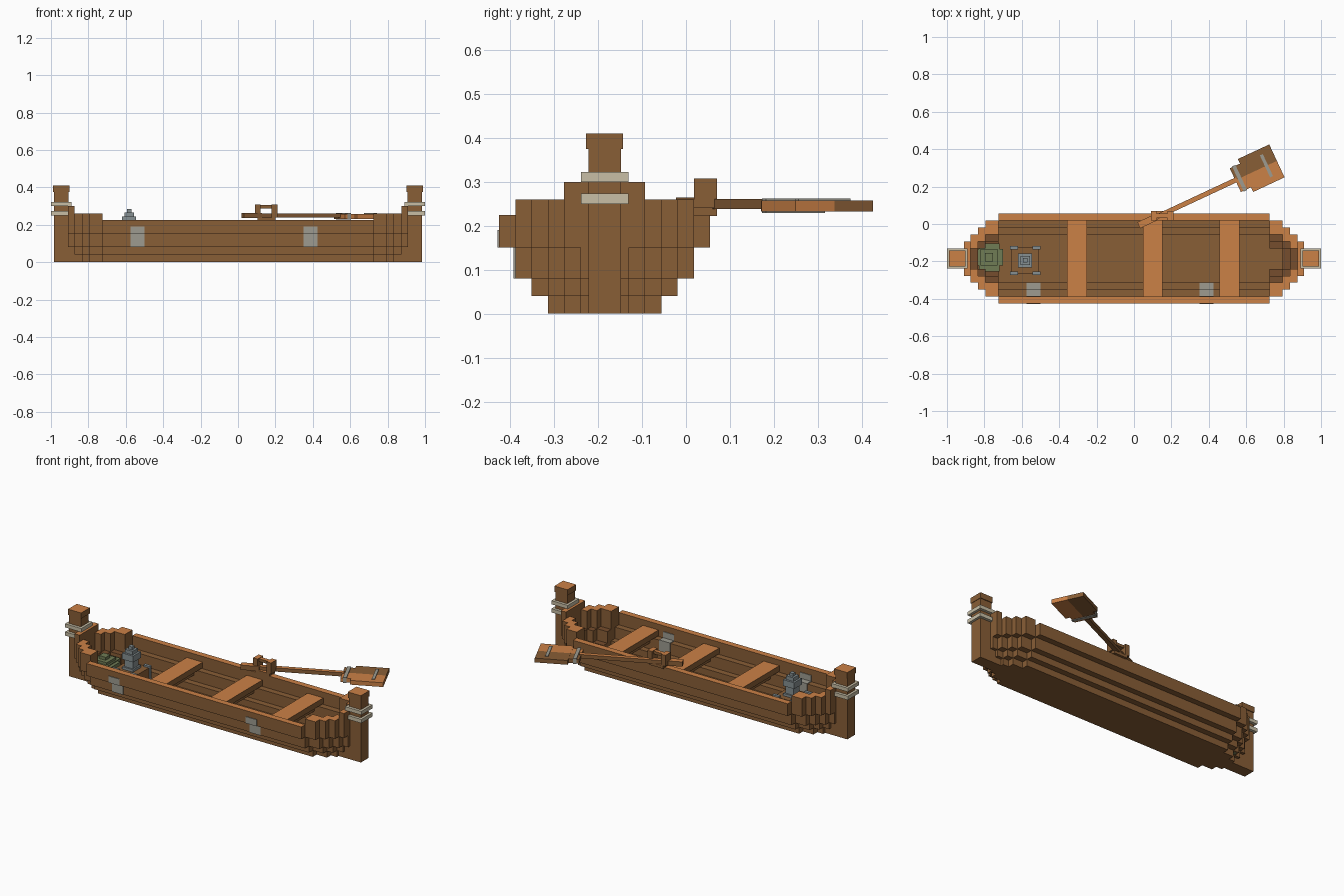
import bpy, bmesh, math
from mathutils import Matrix, Vector

if "Cube" in bpy.data.objects:
    bpy.data.objects.remove(bpy.data.objects["Cube"])

CY = -0.185  # hull centre line


def material(name, rgb):
    m = bpy.data.materials.new(name)
    m.diffuse_color = (*rgb, 1)
    m.use_nodes = True
    m.node_tree.nodes["Principled BSDF"].inputs["Base Color"].default_value = m.diffuse_color
    return m


MATS = [material("brown_wood", (0.25, 0.112, 0.037)),
        material("orange_wood", (0.60, 0.22, 0.062)),
        material("dark_wood", (0.18, 0.075, 0.026)),
        material("grey_patch", (0.34, 0.33, 0.28)),
        material("rope_beige", (0.58, 0.52, 0.38)),
        material("lantern_grey", (0.24, 0.28, 0.29)),
        material("moss_green", (0.16, 0.20, 0.09))]
BROWN, ORANGE, DARK, PATCH, ROPE, METAL, GREEN = range(7)


def build(name, boxes, matrix=None):
    """boxes: (x0, x1, y0, y1, z0, z1, side colour, top colour)"""
    bm = bmesh.new()
    for x0, x1, y0, y1, z0, z1, side, top in boxes:
        size = Matrix.Diagonal((x1 - x0, y1 - y0, z1 - z0, 1))
        mid = Matrix.Translation(((x0 + x1) / 2, (y0 + y1) / 2, (z0 + z1) / 2))
        verts = bmesh.ops.create_cube(bm, size=1, matrix=mid @ size)["verts"]
        for f in {f for v in verts for f in v.link_faces}:
            f.normal_update()
            f.material_index = top if f.normal.z > 0.9 else side
    if matrix:
        bm.transform(matrix)
    me = bpy.data.meshes.new(name)
    bm.to_mesh(me)
    bm.free()
    for m in MATS:
        me.materials.append(m)
    ob = bpy.data.objects.new(name, me)
    bpy.context.collection.objects.link(ob)
    return ob


# Stepped hull: each lower layer is one step narrower
ENDS = [0.725, 0.795, 0.835, 0.875, 0.91]
HALF = [0.24, 0.203, 0.166, 0.129, 0.092, 0.055, 0.037, 0.037, 0.037]
LAYERS = [("rim_planks", 0, 0.15, 0.225), ("upper_planks", 1, 0.08, 0.15),
          ("lower_planks", 2, 0.04, 0.08), ("hull_floor", 3, 0.0, 0.04)]
for name, k, z0, z1 in LAYERS:
    boxes = []
    for i, xe in enumerate(ENDS):
        h = HALF[i + k]
        inner = HALF[i + k + 1]
        if i:
            inner -= 0.037          # overlap with the next step
        top = z1
        if k == 0 and i:
            top = 0.30 if i == 4 else 0.26
        up = ORANGE if k == 0 else (DARK if i and k < 3 else BROWN)
        xs = [(-xe, xe)] if i == 0 else [(ENDS[i - 1], xe), (-xe, -ENDS[i - 1])]
        for x0, x1 in xs:
            if k == 3 or inner <= 0.02 or i == 4:
                boxes.append((x0, x1, CY - h, CY + h, z0, top, BROWN, up))
            else:
                for s in (-1, 1):
                    a, b = sorted((CY + s * inner, CY + s * h))
                    boxes.append((x0, x1, a, b, z0, top, BROWN, up))
    build(name, boxes)

# End posts with caps and rope bands
for side, s in (("left", -1), ("right", 1)):
    def span(a, b, hy, z0, z1, c, t):
        x0, x1 = sorted((s * a, s * b))
        return (x0, x1, CY - hy, CY + hy, z0, z1, c, t)
    build(side + "_post", [span(0.905, 0.985, 0.037, 0, 0.375, BROWN, BROWN),
                           span(0.90, 0.988, 0.042, 0.375, 0.41, BROWN, ORANGE)])
    build(side + "_rope_bands", [span(0.89, 1.0, 0.054, 0.25, 0.273, ROPE, ROPE),
                                 span(0.89, 1.0, 0.054, 0.30, 0.322, ROPE, ROPE)])

# Bench seats with a support under each
for n, x in enumerate((-0.305, 0.10, 0.51)):
    build(f"seat_{n + 1}", [(x - 0.053, x + 0.053, CY - 0.203, CY + 0.203, 0.155, 0.19, BROWN, ORANGE),
                            (x - 0.02, x + 0.02, CY - 0.166, CY + 0.166, 0.115, 0.155, BROWN, BROWN)])

# Repair patches wrapping the front wall, outside and inside
T = 0.004
for n, x in enumerate((-0.538, 0.388)):
    a, b = x - 0.037, x + 0.037
    yo, yu, yi, yl = (CY - h for h in HALF[:4])
    build(f"patch_{n + 1}", [
        (a, b, yo - T, yo, 0.15, 0.19, PATCH, PATCH),
        (a, b, yu - T, yu, 0.08, 0.15, PATCH, PATCH),
        (a, b, yu, yu + T, 0.15, 0.19, PATCH, PATCH),
        (a, b, yu, yi + T, 0.15, 0.15 + T, PATCH, PATCH),
        (a, b, yi, yi + T, 0.08, 0.15, PATCH, PATCH),
        (a, b, yi, yl, 0.08, 0.08 + T, PATCH, PATCH)])

# Crate with metal corners
LX, LY = -0.582, -0.195
build("crate", [(LX - 0.075, LX + 0.075, LY - 0.07, LY + 0.07, 0.04, 0.145, BROWN, BROWN)])
corners = []
for sx in (-1, 1):
    for sy in (-1, 1):
        cx, cy = LX + sx * 0.06, LY + sy * 0.068
        corners.append((cx - 0.022, cx + 0.022, cy - 0.009, cy + 0.009, 0.04, 0.155, METAL, METAL))
build("crate_corners", corners)

# Lantern as stacked blocks
build("lantern", [(LX - h, LX + h, LY - h, LY + h, z0, z1, METAL, METAL) for h, z0, z1 in
                  ((0.037, 0.145, 0.16), (0.028, 0.16, 0.205), (0.037, 0.205, 0.243),
                   (0.025, 0.243, 0.265), (0.012, 0.265, 0.283))])

# Green sack in the left end
GX, GY = -0.775, -0.178
build("sack", [(GX - hx, GX + hx, GY - hy, GY + hy, 0.04, z1, GREEN, GREEN) for hx, hy, z1 in
               ((0.075, 0.045, 0.13), (0.055, 0.075, 0.135), (0.045, 0.045, 0.15), (0.022, 0.022, 0.168))])

# Oar holder on the back rim
build("oar_holder", [(0.105, 0.20, 0.018, 0.07, 0.222, 0.24, BROWN, ORANGE),
                     (0.09, 0.12, 0.018, 0.07, 0.24, 0.308, BROWN, ORANGE),
                     (0.18, 0.21, 0.018, 0.07, 0.24, 0.308, BROWN, ORANGE),
                     (0.12, 0.18, 0.032, 0.056, 0.288, 0.305, BROWN, ORANGE)])

# Oar, built along x and turned outward
turn = Matrix.Rotation(math.radians(25), 4, "Z") @ Matrix.Translation((0, -0.017, 0))
build("oar_shaft", [(0.02, 0.60, -0.013, 0.013, 0.238, 0.261, BROWN, ORANGE),
                    (0.02, 0.125, -0.018, 0.018, 0.235, 0.264, BROWN, ORANGE)], turn)
build("oar_blade", [(0.59, 0.65, -0.07, 0, 0.232, 0.257, ORANGE, ORANGE),
                    (0.59, 0.65, 0, 0.07, 0.232, 0.257, BROWN, BROWN),
                    (0.65, 0.835, -0.097, 0, 0.232, 0.258, ORANGE, ORANGE),
                    (0.65, 0.835, 0, 0.097, 0.232, 0.258, BROWN, BROWN)], turn)
build("oar_bindings", [(0.605, 0.625, -0.074, 0.074, 0.229, 0.262, PATCH, PATCH),
                       (0.765, 0.782, -0.065, 0.065, 0.257, 0.262, PATCH, PATCH)], turn)
